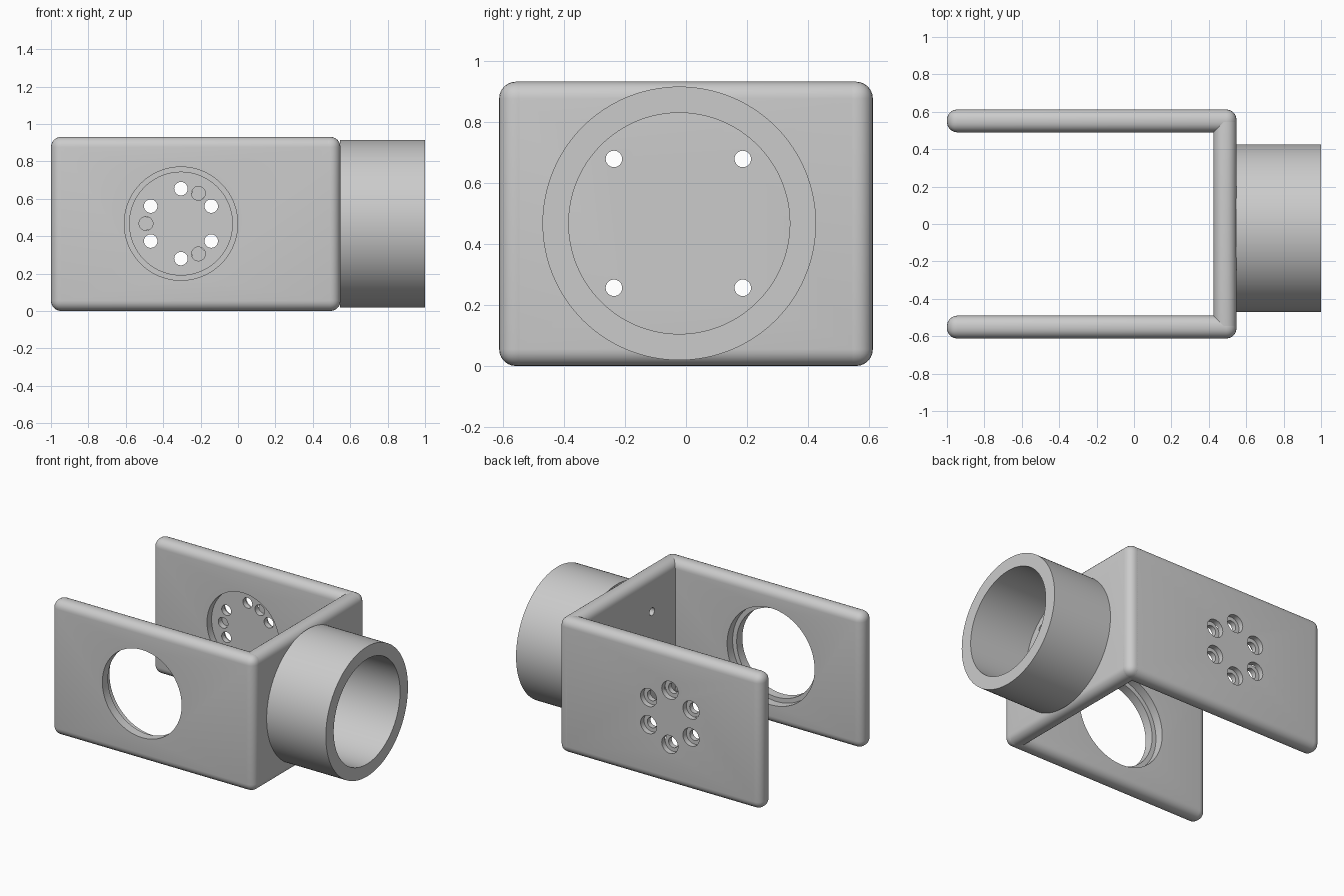
import bpy, bmesh, math
from mathutils import Vector

if "Cube" in bpy.data.objects:
    bpy.data.objects.remove(bpy.data.objects["Cube"], do_unlink=True)

grey = bpy.data.materials.new("plain grey")
grey.use_nodes = True
grey.diffuse_color = (0.6, 0.6, 0.6, 1)
grey.node_tree.nodes["Principled BSDF"].inputs["Base Color"].default_value = (0.6, 0.6, 0.6, 1)

MID = 0.467                      # height of all hole and tube centres
HUB_X = -0.305                   # centre of the arm holes
TUBE_Y = -0.022                  # centre of the tube


def new_object(name, bm):
    mesh = bpy.data.meshes.new(name)
    bm.to_mesh(mesh)
    bm.free()
    mesh.materials.append(grey)
    obj = bpy.data.objects.new(name, mesh)
    bpy.context.collection.objects.link(obj)
    return obj


def rounded_plate(name, low, high, radius=0.055):
    bm = bmesh.new()
    bmesh.ops.create_cube(bm, size=1)
    low, high = Vector(low), Vector(high)
    for v in bm.verts:
        v.co = (low + high) / 2 + v.co * (high - low)
    bm.normal_update()
    bmesh.ops.bevel(bm, geom=bm.edges[:], offset=radius, segments=6,
                    profile=0.5, affect='EDGES')
    return new_object(name, bm)


def cylinder(name, axis, start, end, centre, radius, sides=96):
    """Cylinder along x or y; centre is (the other horizontal axis, z)."""
    bm = bmesh.new()
    bmesh.ops.create_cone(bm, cap_ends=True, segments=sides, radius1=radius,
                          radius2=radius, depth=end - start)
    across, up = centre
    mid = (start + end) / 2
    # Both mappings are pure rotations, so the faces keep pointing outwards
    for v in bm.verts:
        x, y, z = v.co
        v.co = (mid + z, across + x, up + y) if axis == 'X' else (across - x, mid + z, up + y)
    bm.normal_update()
    return new_object(name, bm)


def cut(obj, *args, **kw):
    cutter = cylinder("cutter", *args, **kw)
    cutter.hide_render = True
    mod = obj.modifiers.new("hole", 'BOOLEAN')
    mod.operation, mod.solver, mod.object = 'DIFFERENCE', 'EXACT', cutter
    bpy.context.view_layer.objects.active = obj
    bpy.context.view_layer.update()
    bpy.ops.object.modifier_apply(modifier=mod.name)
    bpy.data.objects.remove(cutter, do_unlink=True)


def on_circle(degrees, radius=0.187):
    a = math.radians(degrees)
    return HUB_X + radius * math.cos(a), MID + radius * math.sin(a)


# Front arm: large stepped opening
front_arm = rounded_plate("front_arm", (-1, -0.612, 0), (0.548, -0.49, 0.931))
cut(front_arm, 'Y', -0.8, -0.3, (HUB_X, MID), 0.303)
cut(front_arm, 'Y', -0.55, -0.3, (HUB_X, MID), 0.334)

# Back arm: round recess inside, six counterbored bolt holes, three blind holes
back_arm = rounded_plate("back_arm", (-1, 0.49, 0), (0.548, 0.612, 0.931))
cut(back_arm, 'Y', 0.4, 0.54, (HUB_X, MID), 0.275)
for i in range(6):
    spot = on_circle(30 + 60 * i)
    cut(back_arm, 'Y', 0.4, 0.8, spot, 0.036, sides=32)
    cut(back_arm, 'Y', 0.575, 0.8, spot, 0.062, sides=32)
for angle in (60, 180, 300):
    cut(back_arm, 'Y', 0.45, 0.58, on_circle(angle), 0.037, sides=32)

# End plate joining the arms, with four bolt holes
end_plate = rounded_plate("end_plate", (0.425, -0.612, 0), (0.548, 0.612, 0.931))
for dy in (-0.211, 0.211):
    for dz in (-0.211, 0.211):
        cut(end_plate, 'X', 0.3, 0.7, (TUBE_Y - 0.003 + dy, MID + dz), 0.027, sides=32)

# Open tube on the end plate
tube = cylinder("tube", 'X', 0.546, 1.0, (TUBE_Y, MID), 0.448, sides=128)
cut(tube, 'X', 0.4, 1.2, (TUBE_Y, MID), 0.362, sides=128)

# Smooth round surfaces, sharp rims
bpy.ops.object.select_all(action='DESELECT')
for obj in (front_arm, back_arm, end_plate, tube):
    obj.select_set(True)
    bpy.context.view_layer.objects.active = obj
bpy.ops.object.shade_smooth_by_angle(angle=math.radians(30))
